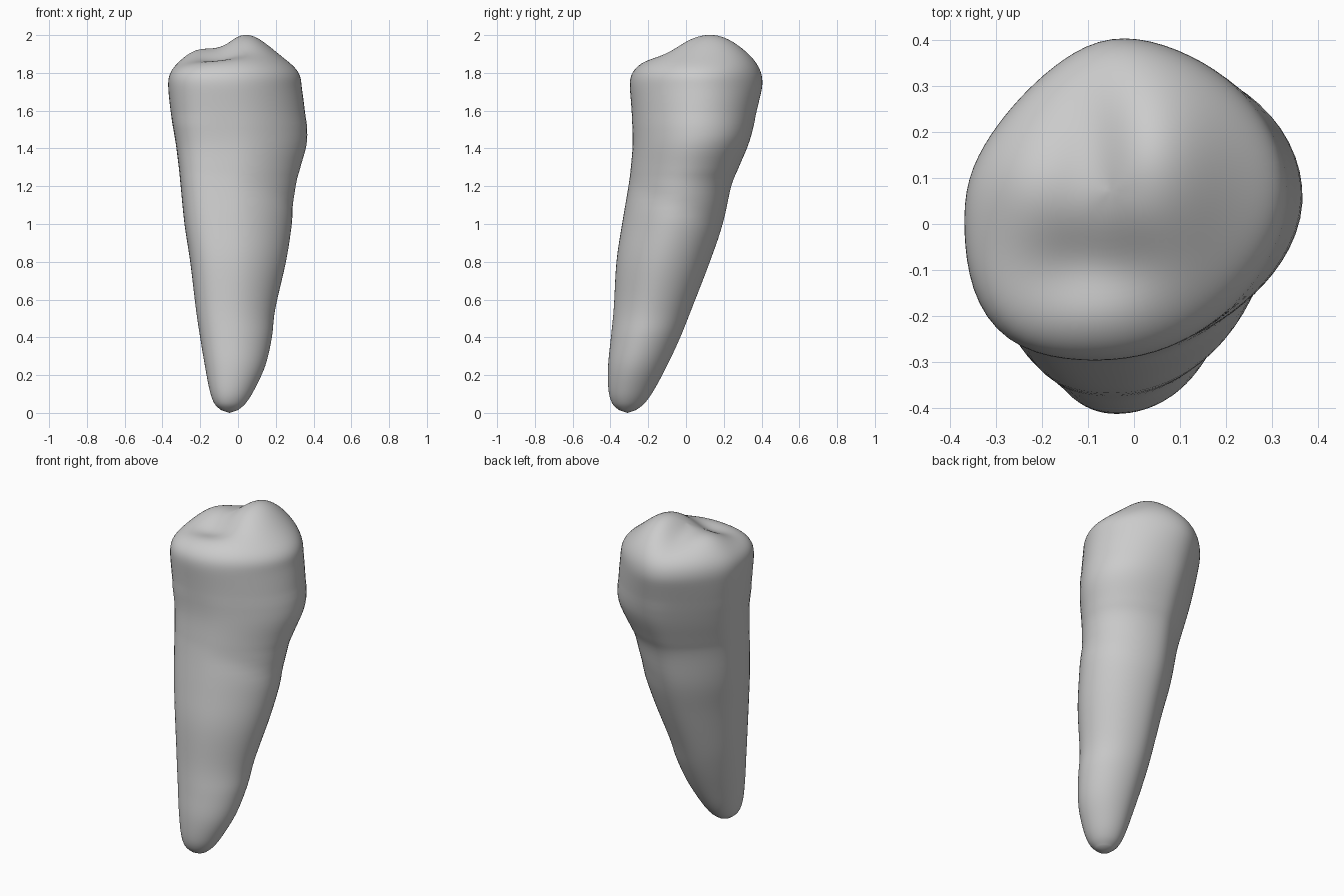
import bpy
import bmesh
from math import sin, cos, pi, exp

cube = bpy.data.objects.get("Cube")
if cube:
    bpy.data.objects.remove(cube)

SIDES = 72
STEPS = 5
CROWN_RINGS = 32

# Extents of the body at rising heights: z, right, left, front, back
LEVELS = [
    (.015, -.09, .00, -.355, -.265),
    (.05, -.125, .04, -.39, -.22),
    (.12, -.15, .085, -.41, -.17),
    (.25, -.175, .145, -.412, -.10),
    (.4, -.20, .18, -.397, -.03),
    (.55, -.222, .198, -.382, .03),
    (.8, -.252, .255, -.367, .127),
    (1, -.282, .287, -.337, .195),
    (1.2, -.302, .308, -.303, .24),
    (1.3, -.312, .333, -.29, .28),
    (1.44, -.33, .368, -.28, .337),
    (1.6, -.357, .36, -.287, .378),
    (1.73, -.37, .342, -.298, .412),
]

# Squareness of the four corners by height:
# z, back-left, back-right, front-right, front-left
CORNERS = [
    (0, 2, 2, 2, 2),
    (.6, 2.1, 1.65, 2.8, 1.75),
    (1.25, 2.1, 1.35, 3.8, 1.67),
    (1.47, 2.2, 1.38, 3.8, 1.7),
    (1.75, 1.8, 1.4, 3.3, 1.8),
]


def spline(a, b, c, d, t):
    """Smooth interpolation between b and c."""
    return b + .5 * t * (c - a + t * (2 * a - 5 * b + 4 * c - d + t * (3 * (b - c) + d - a)))


def corner_powers(z):
    for low, high in zip(CORNERS, CORNERS[1:]):
        if z <= high[0]:
            t = (z - low[0]) / (high[0] - low[0])
            return [a + t * (b - a) for a, b in zip(low[1:], high[1:])]


def hill(x, y, cx, cy, sx, sy):
    return exp(-((x - cx) / sx) ** 2 - ((y - cy) / sy) ** 2)


def chewing_height(x, y):
    """Height of the biting surface: cusps, hollow and grooves."""
    z = 1.86
    z += .145 * hill(x, y, .04, .13, .18, .25)     # main cusp
    z += .05 * hill(x, y, -.23, .08, .11, .15)     # side cusp
    z += .01 * hill(x, y, -.14, -.22, .22, .09)    # front ridge
    z -= .035 * hill(x, y, -.08, -.09, .13, .08)   # hollow
    z -= .025 * hill(x, y, -.08, .2, .07, .16)     # back groove
    return z


def outline(level):
    """Centre and outline points of one cross-section."""
    z, x0, x1, y0, y1 = level
    powers = corner_powers(z)
    cx = x0 + .45 * (x1 - x0)
    cy = y0 + (.46 + .06 * min(1, z / 1.4)) * (y1 - y0)
    radii = []
    for i in range(SIDES):
        a = 2 * pi * i / SIDES
        power = powers[i * 4 // SIDES]
        u = abs(cos(a)) / (x1 - cx if cos(a) > 0 else cx - x0)
        v = abs(sin(a)) / (y1 - cy if sin(a) > 0 else cy - y0)
        r = (u ** power + v ** power) ** (-1 / power)
        # Faint slanted groove below the crown
        r -= .006 * max(0, cos(a)) * exp(-((z - 1.1 + .1 * sin(a)) / .05) ** 2)
        radii.append(r)
    # Soften the joins between the corners
    for _ in range(4):
        radii = [(radii[i - 1] + 2 * radii[i] + radii[(i + 1) % SIDES]) / 4
                 for i in range(SIDES)]
    points = [(cx + r * cos(2 * pi * i / SIDES), cy + r * sin(2 * pi * i / SIDES))
              for i, r in enumerate(radii)]
    return (cx, cy), points


bm = bmesh.new()
rings = []

# Root and crown walls
last = len(LEVELS) - 1
for k in range(last):
    keys = [LEVELS[max(0, min(last, k + j))] for j in (-1, 0, 1, 2)]
    for s in range(STEPS):
        level = [spline(*values, s / STEPS) for values in zip(*keys)]
        rings.append([bm.verts.new((x, y, level[0])) for x, y in outline(level)[1]])

# Biting surface, closing inward from the rim
(cx, cy), rim = outline(LEVELS[-1])
rim_z = LEVELS[-1][0]
for n in range(CROWN_RINGS):
    s = cos(pi / 2 * n / CROWN_RINGS)
    rise = (1 - s ** 4.5) ** (1 / 2.6)
    ring = []
    for px, py in rim:
        x, y = cx + s * (px - cx), cy + s * (py - cy)
        ring.append(bm.verts.new((x, y, rim_z + rise * (chewing_height(x, y) - rim_z))))
    rings.append(ring)

# Skin between rings, then the two end caps
for low, high in zip(rings, rings[1:]):
    for i in range(SIDES):
        j = (i + 1) % SIDES
        bm.faces.new((low[i], low[j], high[j], high[i]))
tip = bm.verts.new((-.045, -.31, 0))
peak = bm.verts.new((cx, cy, chewing_height(cx, cy)))
for i in range(SIDES):
    j = (i + 1) % SIDES
    bm.faces.new((tip, rings[0][j], rings[0][i]))
    bm.faces.new((peak, rings[-1][i], rings[-1][j]))

# Relax the crown so the rim rolls over softly
crown = [v for v in bm.verts if v.co.z > 1.55]
for _ in range(6):
    bmesh.ops.smooth_vert(bm, verts=crown, factor=.5,
                          use_axis_x=True, use_axis_y=True, use_axis_z=True)
bmesh.ops.recalc_face_normals(bm, faces=bm.faces)

mesh = bpy.data.meshes.new("tooth")
bm.to_mesh(mesh)
bm.free()
tooth = bpy.data.objects.new("tooth", mesh)
bpy.context.collection.objects.link(tooth)

# Plain grey colour
grey = bpy.data.materials.new("plain grey")
grey.use_nodes = True
colour = (.6, .6, .6, 1)
grey.diffuse_color = colour
grey.node_tree.nodes["Principled BSDF"].inputs["Base Color"].default_value = colour
mesh.materials.append(grey)

bpy.context.view_layer.objects.active = tooth
tooth.select_set(True)
bpy.ops.object.shade_smooth()
